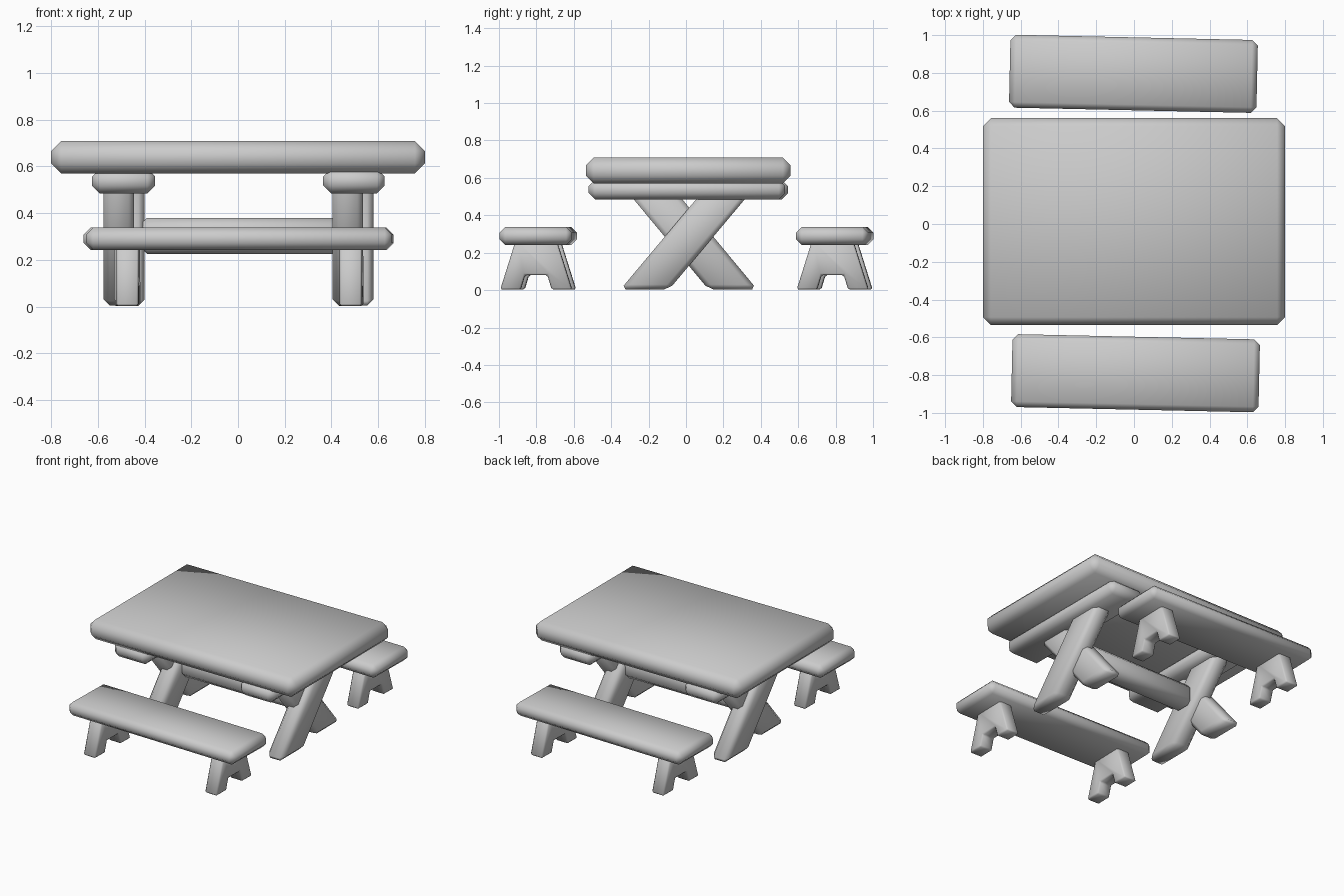
import bpy, bmesh, math
from mathutils import Matrix

cube = bpy.data.objects.get("Cube")
if cube:
    bpy.data.objects.remove(cube, do_unlink=True)

GREY = (0.6, 0.6, 0.6, 1.0)
mat = bpy.data.materials.new("plain grey")
mat.use_nodes = True
mat.diffuse_color = GREY
mat.node_tree.nodes["Principled BSDF"].inputs["Base Color"].default_value = GREY


def slab(name, profile, x0, x1, bevel, place=Matrix()):
    """Extrude a y-z outline from x0 to x1, chamfer its edges and shade it smooth."""
    bm = bmesh.new()
    face = bm.faces.new([bm.verts.new((x0, y, z)) for y, z in profile])
    ext = bmesh.ops.extrude_face_region(bm, geom=[face])
    moved = [v for v in ext["geom"] if isinstance(v, bmesh.types.BMVert)]
    bmesh.ops.translate(bm, verts=moved, vec=(x1 - x0, 0, 0))
    bmesh.ops.recalc_face_normals(bm, faces=bm.faces)
    bmesh.ops.bevel(bm, geom=bm.edges[:], offset=bevel, segments=1,
                    affect='EDGES', clamp_overlap=True)
    bmesh.ops.recalc_face_normals(bm, faces=bm.faces)
    bm.transform(place)
    mesh = bpy.data.meshes.new(name)
    bm.to_mesh(mesh)
    bm.free()
    mesh.materials.append(mat)
    obj = bpy.data.objects.new(name, mesh)
    bpy.context.collection.objects.link(obj)
    bpy.ops.object.select_all(action='DESELECT')
    obj.select_set(True)
    bpy.context.view_layer.objects.active = obj
    bpy.ops.object.shade_smooth_by_angle(angle=math.radians(65))
    return obj


def box(y0, y1, z0, z1):
    return [(y0, z0), (y1, z0), (y1, z1), (y0, z1)]


# Table top
slab("table_top", box(-0.535, 0.56, 0.57, 0.708), -0.8, 0.8, 0.042)

# Cleats under the top
slab("right_cleat", box(-0.505, 0.545, 0.485, 0.59), -0.625, -0.355, 0.033)
slab("left_cleat", box(-0.52, 0.53, 0.485, 0.59), 0.365, 0.628, 0.033)

# Crossed legs: one leans back, the other leans forward
lean_back = [(-0.35, 0.004), (-0.09, 0.004), (0.36, 0.54), (0.1, 0.54)]
lean_front = [(0.38, 0.004), (0.12, 0.004), (-0.325, 0.54), (-0.065, 0.54)]
for side, x in (("right", -0.575), ("left", 0.405)):
    slab(side + "_leg_leaning_front", lean_front, x, x + 0.13, 0.026)
    slab(side + "_leg_leaning_back", lean_back, x + 0.045, x + 0.175, 0.026)

# Stretcher between the crossed legs
slab("stretcher", box(-0.06, 0.09, 0.225, 0.38), -0.425, 0.45, 0.036)

# Benches, both turned slightly
half_trestle = [(0.06, 0.08), (0.083, 0.003), (0.192, 0.003), (0.108, 0.27)]
trestle = half_trestle + [(-y, z) for y, z in reversed(half_trestle)]
for side, x, y in (("front", 0.008, -0.79), ("back", -0.003, 0.795)):
    place = Matrix.Translation((x, y, 0)) @ Matrix.Rotation(math.radians(-1.25), 4, 'Z')
    slab(side + "_bench_seat", box(-0.193, 0.193, 0.242, 0.338), -0.655, 0.655, 0.03, place)
    for end, ex in (("right", -0.478), ("left", 0.478)):
        slab(f"{side}_bench_{end}_leg", trestle, ex - 0.048, ex + 0.048, 0.009, place)
